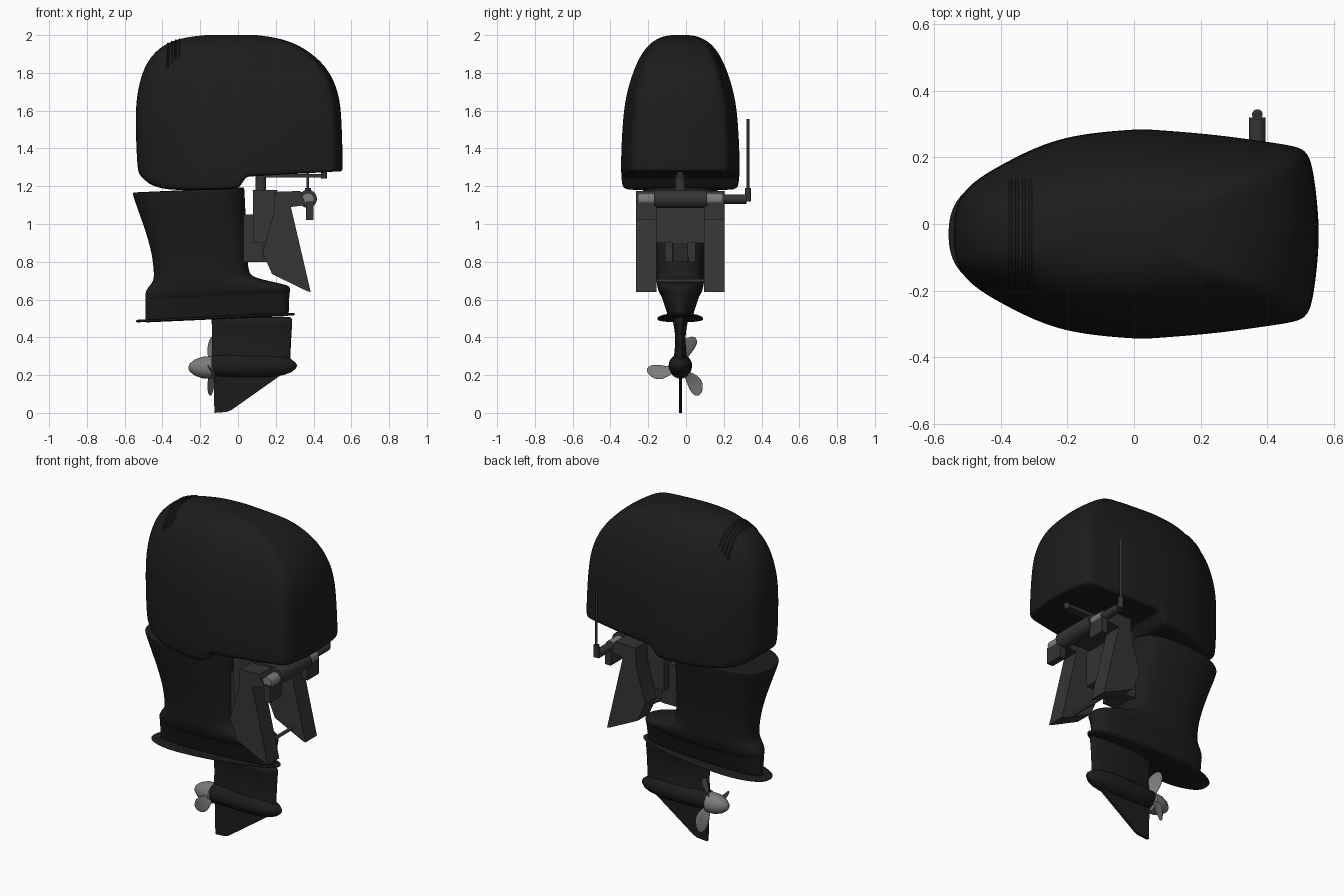
import bpy, bmesh, math
from mathutils import Vector, Matrix
from mathutils.bvhtree import BVHTree

if "Cube" in bpy.data.objects:
    bpy.data.objects.remove(bpy.data.objects["Cube"])

C = -0.03  # centre plane of the motor


def mat(name, v):
    m = bpy.data.materials.new(name)
    m.diffuse_color = (v, v, v, 1)
    m.use_nodes = True
    m.node_tree.nodes["Principled BSDF"].inputs["Base Color"].default_value = m.diffuse_color
    return m


BLACK, DARK, GREY = mat("black_paint", 0.012), mat("dark_metal", 0.035), mat("propeller_metal", 0.2)


def finish(name, verts, faces, material, subsurf=0):
    me = bpy.data.meshes.new(name)
    me.from_pydata([tuple(v) for v in verts], [], faces)
    bm = bmesh.new()
    bm.from_mesh(me)
    bmesh.ops.recalc_face_normals(bm, faces=bm.faces)
    bm.to_mesh(me)
    bm.free()
    ob = bpy.data.objects.new(name, me)
    bpy.context.collection.objects.link(ob)
    me.materials.append(material)
    if subsurf:
        me.shade_smooth()
        s = ob.modifiers.new("smooth", 'SUBSURF')
        s.levels = s.render_levels = subsurf
    else:
        bpy.ops.object.select_all(action='DESELECT')
        ob.select_set(True)
        bpy.context.view_layer.objects.active = ob
        bpy.ops.object.shade_smooth_by_angle(angle=math.radians(35))
    return ob


def loft(name, half, stations, zfunc, material=BLACK, subsurf=2):
    """Stack mirrored plan outlines; stations are (z, xmin, xmax, half_width)."""
    m = len(half) - 1
    plan = half + [(u, -w) for u, w in half[m - 1:0:-1]]
    n = 2 * m
    verts, faces = [], []
    for k, (z, x0, x1, hw) in enumerate(stations):
        for u, w in plan:
            x = x0 + u * (x1 - x0)
            verts.append((x, C + w * hw, zfunc(k, z, x)))
    for k in range(len(stations) - 1):
        for i in range(n):
            j = (i + 1) % n
            faces.append((k*n + i, k*n + j, k*n + n + j, k*n + n + i))
    for b in (0, (len(stations) - 1) * n):
        faces += [(b, b + 1, b + n - 1), (b + m - 1, b + m, b + m + 1)]
        faces += [(b + i, b + i + 1, b + n - i - 1, b + n - i) for i in range(1, m - 1)]
    return finish(name, verts, faces, material, subsurf)


def prism(name, pts, y0, y1, material=DARK):
    n = len(pts)
    verts = [(x, y, z) for y in (y0, y1) for x, z in pts]
    faces = [tuple(range(n)), tuple(range(2*n - 1, n - 1, -1))]
    faces += [(i, (i+1) % n, n + (i+1) % n, n + i) for i in range(n)]
    return finish(name, verts, faces, material)


def box(name, x0, x1, y0, y1, z0, z1, material=DARK):
    return prism(name, [(x0, z0), (x1, z0), (x1, z1), (x0, z1)], y0, y1, material)


def lathe(name, origin, axis, prof, material=DARK, n=32):
    """Turn (distance, radius) points around an axis."""
    q = Vector(axis).to_track_quat('Z', 'Y')
    verts, faces = [], []
    for d, r in prof:
        for i in range(n):
            a = 2 * math.pi * i / n
            verts.append(Vector(origin) + q @ Vector((r*math.cos(a), r*math.sin(a), d)))
    for k in range(len(prof) - 1):
        for i in range(n):
            j = (i + 1) % n
            faces.append((k*n + i, k*n + j, k*n + n + j, k*n + n + i))
    faces += [tuple(range(n)), tuple(range((len(prof)-1)*n, len(prof)*n))]
    return finish(name, verts, faces, material)


def rod(name, a, b, r, material=DARK):
    d = Vector(b) - Vector(a)
    return lathe(name, a, d, [(0, r), (d.length, r)], material, 24)


# Engine cowl
def cowl_bottom(x):
    p = [(-1, 1.275), (-.53, 1.27), (-.44, 1.18), (0, 1.18), (.04, 1.25), (.56, 1.28)]
    for (xa, za), (xb, zb) in zip(p, p[1:]):
        if x <= xb:
            return za + (zb - za) * (x - xa) / (xb - xa)
    return 1.28


cowl_half = [(0, 0), (.008, .3), (.045, .49), (.13, .67), (.25, .88), (.36, .965), (.49, 1),
             (.505, 1), (.53, 1), (.545, .997), (.65, .97), (.75, .935), (.88, .87), (.945, .835),
             (.975, .76), (.988, .5), (.996, .25), (1, 0)]
cowl_st = [(0, -.51, .535, .29), (0, -.53, .555, .311), (1.31, -.536, .556, .315),
           (1.45, -.543, .553, .31), (1.6, -.545, .547, .30), (1.7, -.535, .532, .282),
           (1.8, -.51, .49, .252), (1.87, -.475, .43, .222), (1.92, -.43, .365, .192),
           (1.96, -.375, .295, .156), (1.99, -.28, .19, .105), (2.002, -.15, .08, .05)]
cowl = loft("engine_cowl", cowl_half, cowl_st,
            lambda k, z, x: cowl_bottom(x) if k < 2 else z)

# Vent louvres laid on the rear top of the cowl
dg = bpy.context.evaluated_depsgraph_get()
tree = BVHTree.FromObject(cowl, dg)


def vent(name, pts, r):
    cu = bpy.data.curves.new(name, 'CURVE')
    cu.dimensions, cu.bevel_depth, cu.bevel_resolution = '3D', r, 1
    sp = cu.splines.new('POLY')
    hits = [h for h in (tree.ray_cast(Vector((x, y, 3)), Vector((0, 0, -1)))[0] for x, y in pts) if h]
    sp.points.add(len(hits) - 1)
    for p, h in zip(sp.points, hits):
        p.co = (*h, 1)
    cu.materials.append(BLACK)
    bpy.context.collection.objects.link(bpy.data.objects.new(name, cu))


for i in range(4):
    vent(f"vent_louvre_{i}", [(-.37 + .02*i, C + .16*(j/8 - 1)) for j in range(17)], .005)

# Midsection with flared skirt
oval = [(0, 0), (.01, .3), (.05, .55), (.14, .78), (.28, .95), (.45, 1), (.65, 1), (.82, .93),
        (.93, .75), (.985, .4), (1, 0)]
tilt = lambda k, z, x: z + .045 * x
loft("midsection", oval,
     [(1.192, -.55, .03, .195), (1.19, -.56, .036, .20), (1.17, -.557, .037, .2), (1.0, -.495, .045, .168),
      (.86, -.455, .05, .142), (.75, -.445, .056, .13), (.72, -.45, .075, .128),
      (.70, -.465, .13, .126), (.675, -.485, .23, .122), (.66, -.492, .275, .118),
      (.645, -.493, .28, .115), (.625, -.493, .278, .1), (.61, -.493, .275, .096),
      (.52, -.493, .273, .066), (.50, -.49, .27, .06)], tilt)

# Anti-ventilation plate
plate_half = [(0, 0), (.005, .3), (.05, .6), (.17, .92), (.35, 1), (.6, .9), (.8, .68),
              (.93, .42), (.99, .2), (1, 0)]
loft("ventilation_plate", plate_half,
     [(.503, -.53, .295, .115), (.504, -.543, .303, .125), (.516, -.543, .303, .125),
      (.517, -.53, .295, .115)], tilt)

# Gearcase: strut, bullet, skeg
strut_half = [(0, 0), (.02, .3), (.25, .75), (.5, 1), (.75, .9), (.93, .5), (1, 0)]
loft("gearcase_strut", strut_half,
     [(.25, -.14, .29, .04), (.30, -.14, .287, .036), (.36, -.14, .29, .028),
      (.45, -.14, .295, .03), (.51, -.145, .30, .055)], lambda k, z, x: z)
lathe("gearcase_bullet", (0, C, .25), (1, 0, 0),
      [(-.14, .05), (-.13, .055), (-.05, .06), (.08, .062), (.17, .06), (.24, .05), (.28, .036),
       (.305, .016), (.313, .002)], BLACK)
prism("skeg", [(-.13, .24), (.26, .24), (.22, .195), (-.035, .015), (-.06, .005), (-.125, 0)],
      C - .008, C + .008, BLACK)

# Propeller
lathe("propeller_hub", (0, C, .24), (1, 0, 0),
      [(-.263, .004), (-.255, .022), (-.23, .042), (-.19, .057), (-.14, .059), (-.13, .05)], GREY)
radii = [(.04, .02), (.075, .036), (.105, .046), (.135, .046), (.16, .034), (.175, .01)]
for b, ang in enumerate((75, 195, 315)):
    verts, faces = [], []
    R = Matrix.Rotation(math.radians(ang), 3, 'X')
    for r, c in radii:
        pitch = math.radians(48 - 170 * r)
        for s in (-1, -.5, 0, .5, 1):
            skew = -2.0 * (r - .06) ** 2
            verts.append(R @ Vector((s*c*math.sin(pitch), r, s*c*math.cos(pitch) + skew))
                         + Vector((-.14, C, .24)))
    for k in range(5):
        faces += [(5*k + i, 5*k + i + 1, 5*k + i + 6, 5*k + i + 5) for i in range(4)]
    blade = finish(f"propeller_blade_{b}", verts, faces, GREY)
    so = blade.modifiers.new("thickness", 'SOLIDIFY')
    so.thickness, so.offset = .006, 0
    blade.modifiers.new("round", 'SUBSURF').levels = 1

# Transom clamp brackets, mirrored about the centre plane
for side, s in (("left", -1), ("right", 1)):
    y = sorted((C + s * .125, C + s * .235))
    prism(f"clamp_bracket_{side}", [(.19, 1.06), (.195, 1.17), (.33, 1.175), (.36, 1.10), (.28, 1.09),
          (.385, .64), (.365, .645), (.18, .735), (.13, .85)], *y)
    box(f"clamp_hook_{side}", .36, .40, *y, 1.02, 1.12)
    rod(f"tilt_tube_cap_{side}", (.37, C + s*.12, 1.13), (.37, C + s*.225, 1.13), .034, GREY)
rod("tilt_tube", (.37, C - .14, 1.133), (.37, C + .14, 1.133), .048)
rod("bracket_cross_bar", (.29, C - .14, .70), (.29, C + .14, .70), .01)

# Swivel bracket and steering post
rod("swivel_tube", (.13, C, .80), (.12, C, 1.18), .042)
rod("steering_post", (.12, C, 1.15), (.12, C, 1.27), .028)
box("swivel_body", .08, .21, C - .125, C + .125, .9, 1.18)
box("swivel_arm", .2, .35, C - .1, C + .1, 1.11, 1.17)
box("motor_mount", .03, .13, C - .08, C + .08, .8, 1.05)
prism("trim_ram", [(.17, .9), (.21, .9), (.17, .80), (.13, .80)], C - .04, C + .04)
box("steering_arm", .1, .45, C - .025, C + .025, 1.245, 1.265)
rod("steering_pin", (.455, C, 1.24), (.455, C, 1.28), .016)

# Steering cable end and upright rod
rod("cable_tube", (.37, .1, 1.132), (.37, .32, 1.132), .025)
rod("cable_elbow", (.37, .328, 1.12), (.37, .328, 1.19), .016)
rod("upright_rod", (.37, .328, 1.15), (.37, .328, 1.555), .007)
